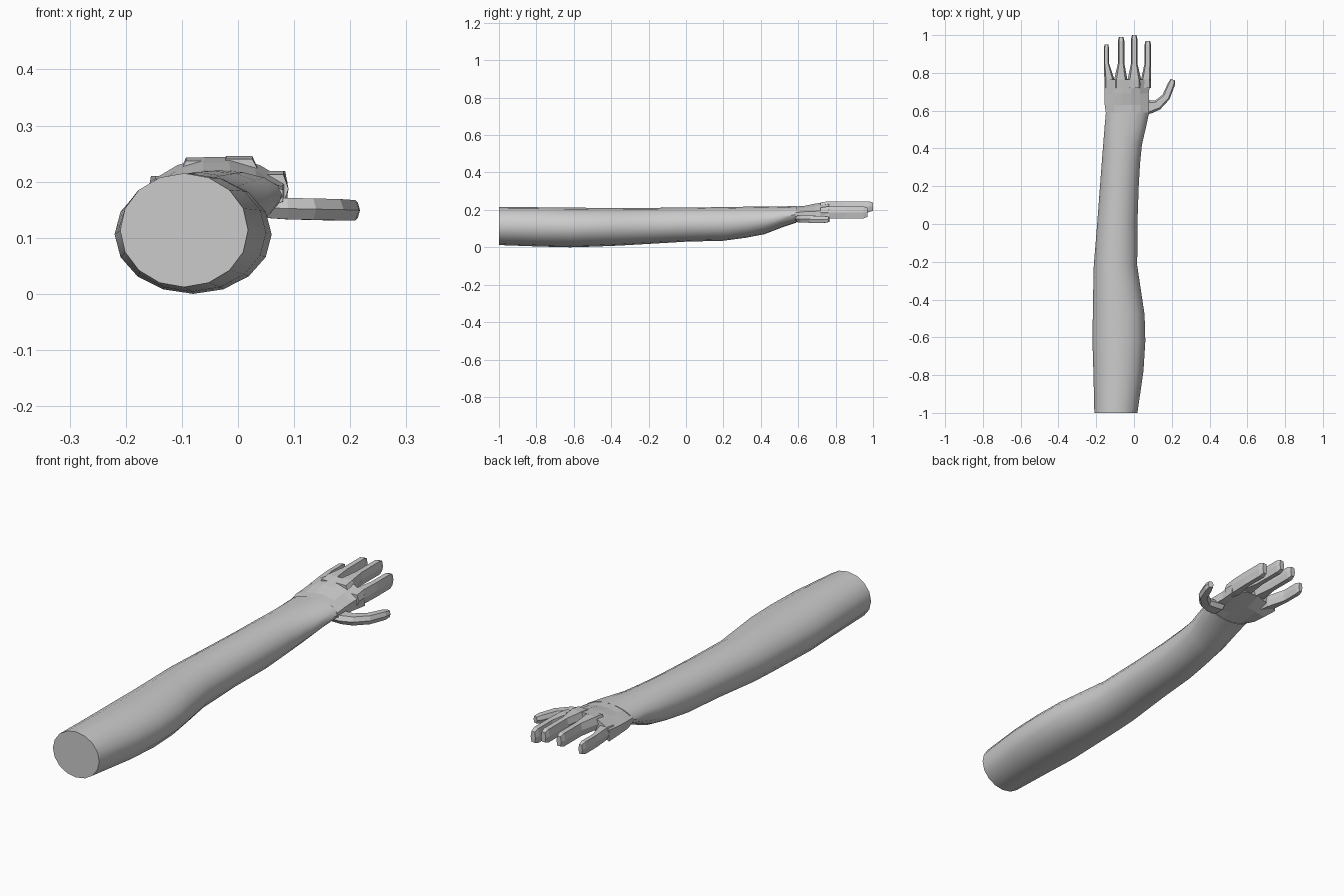
import bpy, bmesh, math
from mathutils import Vector

if "Cube" in bpy.data.objects:
    bpy.data.objects.remove(bpy.data.objects["Cube"], do_unlink=True)

skin = bpy.data.materials.new("pale grey")
skin.use_nodes = True
skin.diffuse_color = (0.6, 0.6, 0.6, 1)
skin.node_tree.nodes["Principled BSDF"].inputs["Base Color"].default_value = (0.6, 0.6, 0.6, 1)


def loft(name, rings, smooth):
    """Skin a list of equal-length point rings and cap both ends."""
    bm = bmesh.new()
    loops = [[bm.verts.new(p) for p in ring] for ring in rings]
    n = len(loops[0])
    for a, b in zip(loops, loops[1:]):
        for i in range(n):
            j = (i + 1) % n
            bm.faces.new((a[i], a[j], b[j], b[i]))
    bm.faces.new(loops[0])
    bm.faces.new(loops[-1])
    bmesh.ops.recalc_face_normals(bm, faces=bm.faces[:])
    mesh = bpy.data.meshes.new(name)
    bm.to_mesh(mesh)
    bm.free()
    mesh.materials.append(skin)
    obj = bpy.data.objects.new(name, mesh)
    bpy.context.collection.objects.link(obj)
    if smooth:
        bpy.ops.object.select_all(action='DESELECT')
        bpy.context.view_layer.objects.active = obj
        obj.select_set(True)
        bpy.ops.object.shade_smooth_by_angle(angle=math.radians(40))
    return obj


def oval(y, x0, x1, z0, z1, sides=16):
    """Oval ring across y filling the given x and z limits."""
    pts = []
    for i in range(sides):
        a = 2 * math.pi * i / sides
        pts.append(Vector(((x0 + x1) / 2 + (x1 - x0) / 2 * math.cos(a), y,
                           (z0 + z1) / 2 + (z1 - z0) / 2 * math.sin(a))))
    return pts


def digit(name, path):
    """Six-sided finger along (x, y, z, half width, half height) stations."""
    pts = [Vector(p[:3]) for p in path]
    rings = []
    for i, (x, y, z, w, h) in enumerate(path):
        d = (pts[min(i + 1, len(pts) - 1)] - pts[max(i - 1, 0)])
        side = Vector((d.y, -d.x, 0)).normalized()
        rings.append([pts[i] + side * (w * u) + Vector((0, 0, h * v))
                      for u, v in ((1, 0), (.65, 1), (-.65, 1), (-1, 0), (-.65, -1), (.65, -1))])
    return loft(name, rings, False)


# Upper arm, elbow, forearm and wrist: y, x limits, z limits
arm = [(-1.0, -.21, .018, .012, .215), (-.78, -.215, .05, .004, .214),
       (-.62, -.22, .06, 0, .212), (-.48, -.218, .056, .004, .211),
       (-.36, -.216, .038, .009, .211), (-.22, -.213, .017, .017, .211),
       (0, -.195, .018, .03, .212), (.2, -.18, .025, .035, .215),
       (.32, -.171, .032, .051, .217), (.42, -.163, .042, .07, .218),
       (.51, -.156, .063, .105, .219), (.59, -.149, .08, .132, .22)]
loft("arm", [oval(*a) for a in arm], True)

# Palm: an arched slab, given by y, x limits, edge bottom/top, middle bottom/top
palm = [(.585, -.149, .08, .165, .185, .132, .22),
        (.63, -.155, .08, .155, .19, .145, .222),
        (.69, -.157, .078, .153, .192, .165, .235),
        (.765, -.157, .088, .15, .2, .188, .246)]
rings = []
for y, x0, x1, eb, et, mb, mt in palm:
    us = [-1, -.6, -.2, .2, .6, 1]
    point = lambda u, e, m: Vector((x0 + (x1 - x0) * (u + 1) / 2, y, e + (m - e) * (1 - u * u)))
    rings.append([point(u, et, mt) for u in us] + [point(u, eb, mb) for u in reversed(us)])
loft("palm", rings, False)

# Four fingers: root x, tip x, tip y, centre z, root half width, half width, half height
fingers = {"little_finger": (-.131, -.146, .95, .183, .026, .014, .027),
           "ring_finger": (-.07, -.068, .99, .214, .035, .017, .029),
           "middle_finger": (.002, .001, 1.0, .217, .036, .017, .029),
           "index_finger": (.064, .073, .97, .187, .026, .017, .032)}
for name, (xr, xt, yt, z, wr, w, h) in fingers.items():
    digit(name, [(xr, .72, z, wr, h * .8), (xr, .765, z, wr, h),
                 (xt, .85, z, w, h), (xt, yt - .02, z, w, h), (xt, yt, z, w * .7, h * .75)])

# Thumb curving out and forward from the wrist
digit("thumb", [(.04, .62, .154, .04, .018), (.085, .62, .152, .036, .019),
                (.125, .63, .151, .027, .019), (.17, .673, .15, .022, .019),
                (.198, .74, .149, .019, .018), (.206, .764, .149, .012, .014)])
